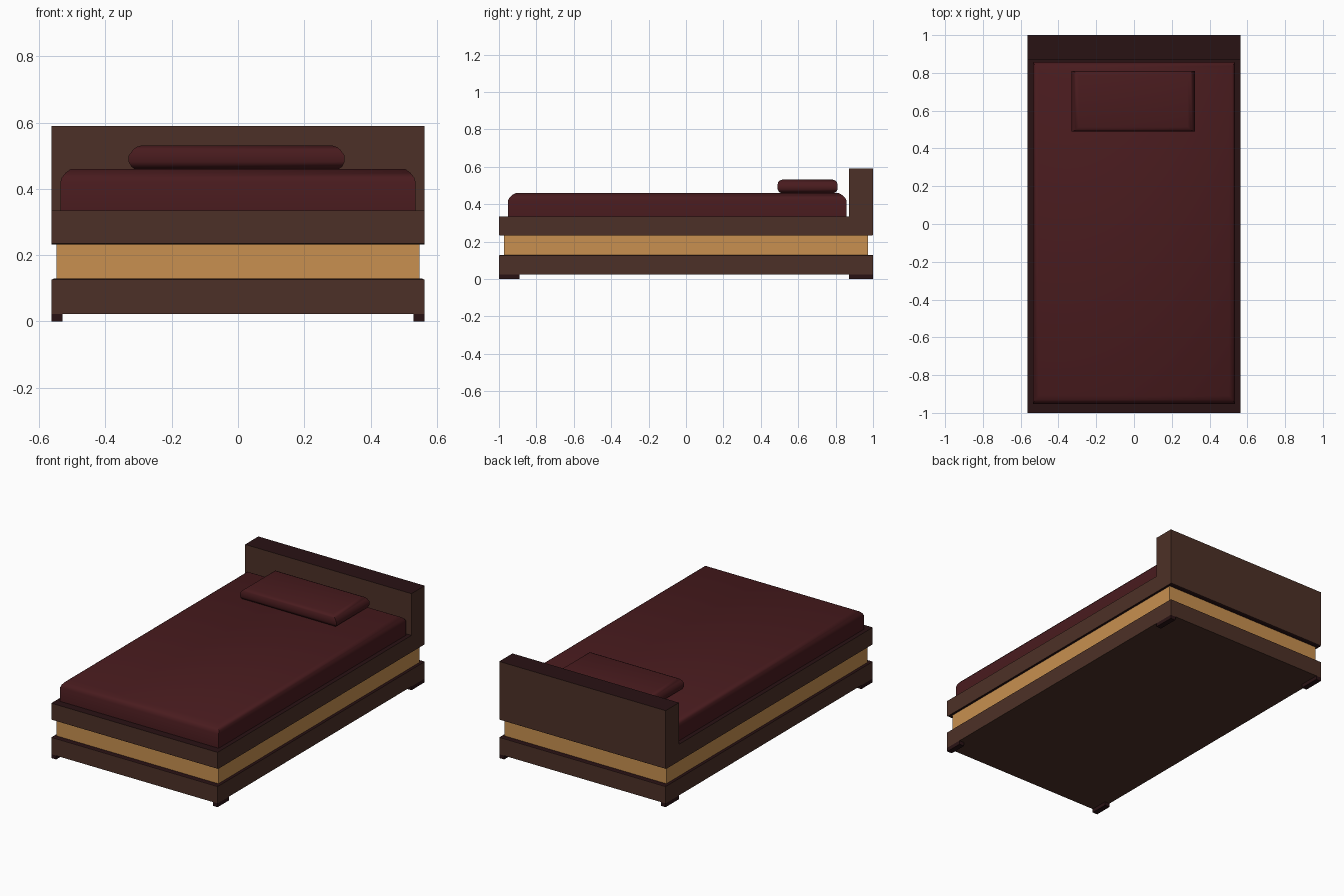
import bpy, bmesh, math

if "Cube" in bpy.data.objects:
    bpy.data.objects.remove(bpy.data.objects["Cube"])

def material(name, rgb):
    m = bpy.data.materials.new(name)
    m.diffuse_color = (*rgb, 1)
    m.use_nodes = True
    m.node_tree.nodes["Principled BSDF"].inputs["Base Color"].default_value = m.diffuse_color
    return m

BROWN = material("brown_wood", (0.073, 0.030, 0.020))
DARK = material("dark_wood", (0.022, 0.006, 0.007))
TAN = material("tan_wood", (0.58, 0.28, 0.08))
RED = material("red_fabric", (0.066, 0.011, 0.013))

def finish(name, bm, mats, smooth=False):
    bmesh.ops.recalc_face_normals(bm, faces=bm.faces)
    mesh = bpy.data.meshes.new(name)
    bm.to_mesh(mesh)
    bm.free()
    ob = bpy.data.objects.new(name, mesh)
    bpy.context.collection.objects.link(ob)
    for m in mats:
        mesh.materials.append(m)
    if smooth:
        bpy.ops.object.select_all(action='DESELECT')
        ob.select_set(True)
        bpy.context.view_layer.objects.active = ob
        bpy.ops.object.shade_smooth_by_angle(angle=math.radians(50))
    return ob

def stack(name, cx, cy, rings, mats, smooth=False):
    """Loft stacked rectangles given as (z, half x, half y)."""
    bm = bmesh.new()
    loops = [[bm.verts.new((cx + sx * hx, cy + sy * hy, z))
              for sx, sy in ((-1, -1), (1, -1), (1, 1), (-1, 1))]
             for z, hx, hy in rings]
    bm.faces.new(loops[0])
    bm.faces.new(loops[-1])
    for a, b in zip(loops, loops[1:]):
        for i in range(4):
            j = (i + 1) % 4
            bm.faces.new((a[i], a[j], b[j], b[i]))
    return finish(name, bm, mats, smooth)

def darken(ob, test):
    """Give the faces that pass the test the second material."""
    for p in ob.data.polygons:
        if test(p.normal):
            p.material_index = 1

# Lower band with a fine chamfer on its top edge
base = stack("base_band", 0, 0, [(0.023, 0.5625, 1), (0.126, 0.5625, 1),
                                 (0.129, 0.557, 0.995)], [BROWN, DARK])
darken(base, lambda n: n.z > 0.2)

# Recessed light band
stack("middle_band", 0, 0, [(0.129, 0.548, 0.972), (0.234, 0.548, 0.972)], [TAN])

# Upper band and headboard: one side profile (y, z) swept across x
profile = [(-0.995, 0.232), (0.995, 0.232), (1, 0.235), (1, 0.59),
           (0.872, 0.59), (0.872, 0.335), (-1, 0.335), (-1, 0.235)]
bm = bmesh.new()
face = bm.faces.new([bm.verts.new((-0.5625, y, z)) for y, z in profile])
swept = bmesh.ops.extrude_face_region(bm, geom=[face])["geom"]
bmesh.ops.translate(bm, vec=(1.125, 0, 0),
                    verts=[v for v in swept if isinstance(v, bmesh.types.BMVert)])
frame = finish("upper_frame_and_headboard", bm, [BROWN, DARK])
darken(frame, lambda n: abs(n.z) > 0.2)

# Mattress with rounded top edges
stack("mattress", 0, -0.047, [(0.335, 0.536, 0.905), (0.42, 0.536, 0.905),
                              (0.434, 0.532, 0.898), (0.448, 0.521, 0.884),
                              (0.46, 0.505, 0.862)], [RED], True)

# Pillow
stack("pillow", -0.004, 0.65, [(0.459, 0.307, 0.142), (0.467, 0.318, 0.154),
                               (0.482, 0.326, 0.161), (0.500, 0.326, 0.161),
                               (0.517, 0.314, 0.157), (0.526, 0.304, 0.150),
                               (0.531, 0.288, 0.136)], [RED], True)

# Feet
for side, sx in (("left", -1), ("right", 1)):
    for end, cy, hy in (("front", -0.945, 0.055), ("back", 0.936, 0.064)):
        stack(f"{end}_{side}_foot", sx * 0.546, cy,
              [(0, 0.0165, hy), (0.024, 0.0165, hy)], [DARK])
